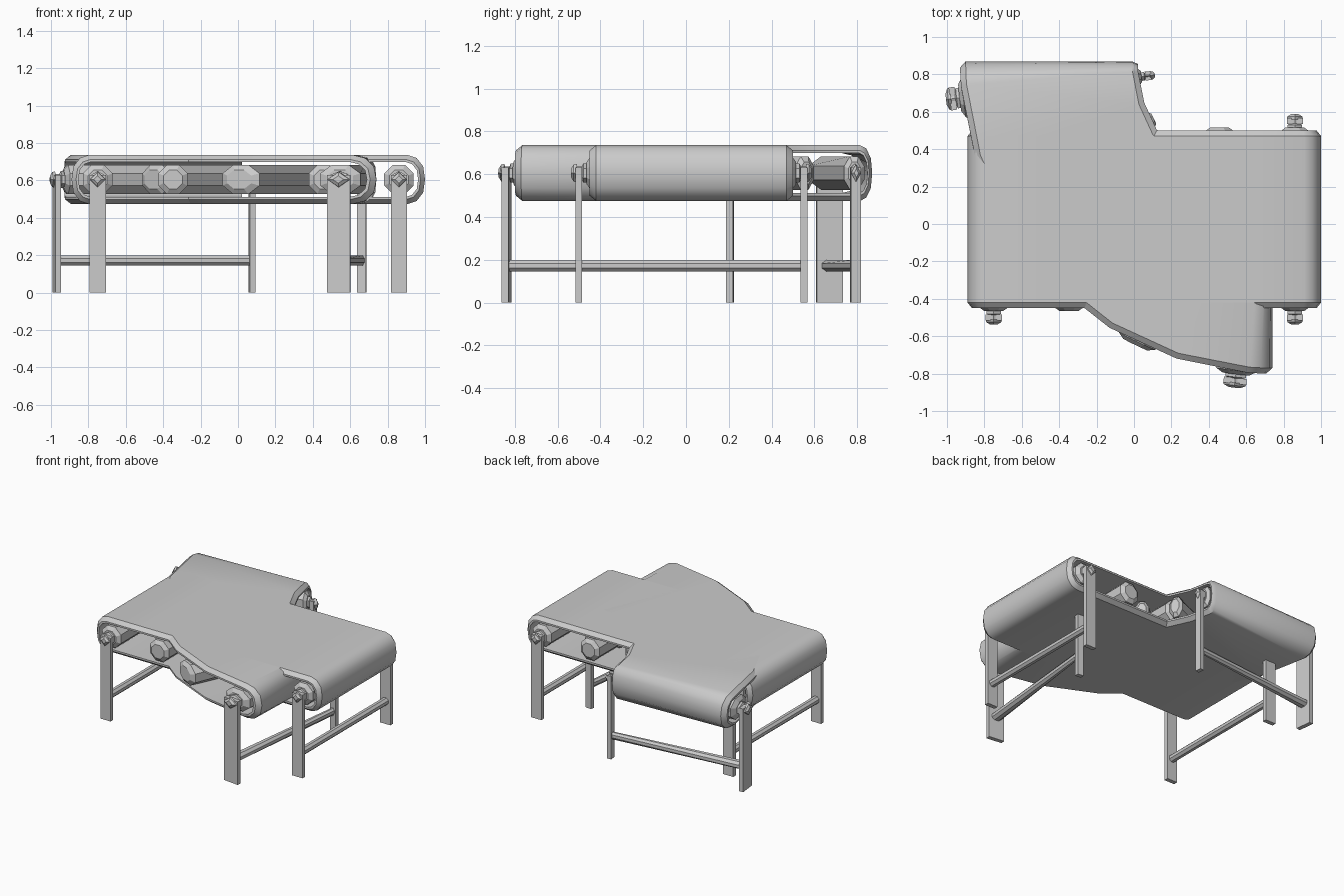
import bpy, bmesh, math

if "Cube" in bpy.data.objects:
    bpy.data.objects.remove(bpy.data.objects["Cube"])

HALF = 0.945          # half length of a conveyor
AXIS_Z = 0.605        # roller axis height
END = 0.805           # offset of the end rollers and legs


# Layout maps: (s along, t across, z) -> world
def straight(s, t, z):
    return (s + 0.055, t + 0.025, z)


def curved(s, t, z):
    a = (HALF - s) / (2 * HALF) * math.pi / 2
    r = 1.195 - t
    return (0.74 - r * math.sin(a), 0.87 - r * math.cos(a), z)


def loft(name, rings, place, closed=False, smooth=False):
    """Skin a list of equal-length rings, capped or joined end to end."""
    bm = bmesh.new()
    vs = [[bm.verts.new(place(*p)) for p in ring] for ring in rings]
    n = len(vs[0])
    pairs = list(zip(vs, vs[1:]))
    if closed:
        pairs.append((vs[-1], vs[0]))
    else:
        bm.faces.new(vs[0])
        bm.faces.new(vs[-1])
    for a, b in pairs:
        for i in range(n):
            j = (i + 1) % n
            bm.faces.new((a[i], a[j], b[j], b[i]))
    bmesh.ops.recalc_face_normals(bm, faces=bm.faces)
    me = bpy.data.meshes.new(name)
    bm.to_mesh(me)
    bm.free()
    ob = bpy.data.objects.new(name, me)
    bpy.context.collection.objects.link(ob)
    if smooth:
        bpy.ops.object.select_all(action='DESELECT')
        ob.select_set(True)
        bpy.context.view_layer.objects.active = ob
        bpy.ops.object.shade_smooth_by_angle(angle=math.radians(35))
    return ob


def turned(name, s0, profile, sides, place, z0=AXIS_Z, turn=0.5):
    """Faceted solid about a cross axis; profile is (t, radius) pairs."""
    rings = []
    for t, r in profile:
        rings.append([(s0 + r * math.cos((i + turn) * math.tau / sides), t,
                       z0 + r * math.sin((i + turn) * math.tau / sides))
                      for i in range(sides)])
    return loft(name, rings, place)


def belt_ring(t, inset):
    """Flattened loop of the belt, seen from the side."""
    cap = [(0.855, 0.13), (0.9, 0.115), (0.935, 0.07), (0.945, 0)]
    right = cap + [(s, -z) for s, z in cap[-2::-1]]
    flat = [0.57, 0.285, 0, -0.285, -0.57]
    pts = right + [(s, -0.13) for s in flat]
    pts += [(-s, -z) for s, z in right] + [(s, 0.13) for s in reversed(flat)]
    k = (0.13 - inset) / 0.13
    ring = []
    for s, z in pts:
        if abs(s) > 0.815:
            s = math.copysign(0.815 + (abs(s) - 0.815) * k, s)
        ring.append((s, t, AXIS_Z + z * k))
    return ring


def conveyor(prefix, place):
    # Hollow belt with chamfered rims
    section = [(-0.445, 0), (0.445, 0), (0.475, 0.024), (0.475, 0.037),
               (-0.475, 0.037), (-0.475, 0.024)]
    loft(prefix + "_belt", [belt_ring(*p) for p in section], place,
         closed=True, smooth=True)

    # Five rollers inside the belt
    for i in range(5):
        turned(f"{prefix}_roller_{i + 1}", -END + i * END / 2,
               [(-0.49, 0.055), (-0.47, 0.085), (0.47, 0.085), (0.49, 0.055)],
               8, place)

    for end, s in (("left", -END), ("right", END)):
        for side, d in (("front", -1), ("back", 1)):
            tag = f"{prefix}_{end}_{side}"
            # Flat leg post
            rings = [[(s + a * 0.043, d * t, z) for a, t in
                      ((-1, 0.51), (1, 0.51), (1, 0.542), (-1, 0.542))]
                     for z in (0, 0.63)]
            loft(tag + "_leg", rings, place)
            # Axle collar and pointed nut
            turned(tag + "_axle", s,
                   [(d * 0.48, 0.045), (d * 0.505, 0.045), (d * 0.512, 0.03),
                    (d * 0.54, 0.03)], 6, place)
            turned(tag + "_nut", s,
                   [(d * 0.535, 0.043), (d * 0.55, 0.04), (d * 0.562, 0.02)],
                   4, place, turn=0)
        # Cross brace between the two legs
        turned(f"{prefix}_{end}_brace", s, [(-0.515, 0.029), (0.515, 0.029)],
               8, place, z0=0.172)


conveyor("straight", straight)
conveyor("curved", curved)
